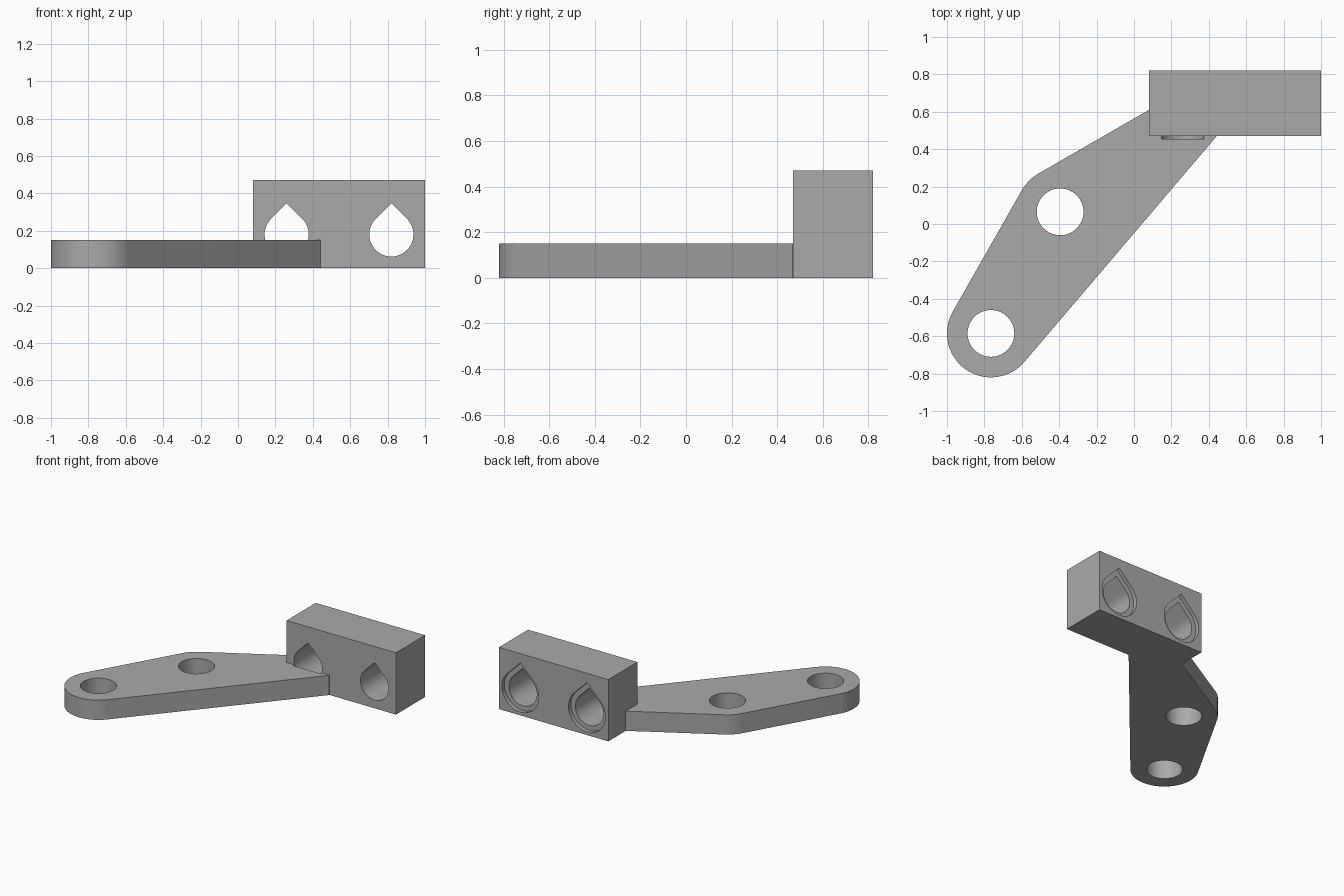
import bpy, bmesh, math
from mathutils import Matrix, Vector

cube = bpy.data.objects.get("Cube")
if cube:
    bpy.data.objects.remove(cube, do_unlink=True)

grey = bpy.data.materials.new("plain_grey")
grey.use_nodes = True
colour = (0.4, 0.4, 0.4, 1)
grey.diffuse_color = colour
grey.node_tree.nodes["Principled BSDF"].inputs["Base Color"].default_value = colour


def arc(centre, radius, start, end, steps):
    """Points on an arc, with angles in degrees."""
    angles = [math.radians(start + (end - start) * i / steps) for i in range(steps + 1)]
    return [(centre[0] + radius * math.cos(a), centre[1] + radius * math.sin(a)) for a in angles]


def prism(name, outline, low, high, matrix=Matrix()):
    """Extrude a flat outline from low to high, then place it."""
    bm = bmesh.new()
    face = bm.faces.new([bm.verts.new((x, y, low)) for x, y in outline])
    top = bmesh.ops.extrude_face_region(bm, geom=[face])["geom"]
    bmesh.ops.translate(bm, vec=Vector((0, 0, high - low)),
                        verts=[v for v in top if isinstance(v, bmesh.types.BMVert)])
    bm.transform(matrix)
    bmesh.ops.recalc_face_normals(bm, faces=bm.faces)
    mesh = bpy.data.meshes.new(name)
    bm.to_mesh(mesh)
    bm.free()
    mesh.materials.append(grey)
    obj = bpy.data.objects.new(name, mesh)
    bpy.context.collection.objects.link(obj)
    return obj


def combine(target, other, operation):
    """Apply a boolean and remove the helper."""
    mod = target.modifiers.new("combine", "BOOLEAN")
    mod.operation, mod.solver, mod.object = operation, "EXACT", other
    bpy.ops.object.select_all(action="DESELECT")
    bpy.context.view_layer.objects.active = target
    target.select_set(True)
    bpy.ops.object.modifier_apply(modifier=mod.name)
    bpy.data.objects.remove(other, do_unlink=True)


# Arm: rounded end, blunt elbow and a flared root inside the block
end, elbow = (-0.765, -0.585), (-0.395, 0.065)
outline = arc(elbow, 0.235, 120, 150, 8) + arc(end, 0.235, 150, 319.5, 40)
outline += [(0.44, 0.467), (0.44, 0.6), (0.08, 0.61)]
bracket = prism("angled_bracket", outline, 0, 0.15)

# Upright block at the root of the arm
block = prism("block", [(0.08, 0.47), (1, 0.47), (1, 0.82), (0.08, 0.82)], 0, 0.47)
combine(bracket, block, "UNION")

# Round holes through the arm
for centre in (end, elbow):
    hole = prism("hole_cutter", arc(centre, 0.125, 0, 360 * 63 / 64, 63), -0.1, 0.3)
    combine(bracket, hole, "DIFFERENCE")


def teardrop(radius):
    return arc((0, 0), radius, 135, 405, 48) + [(0, radius * math.sqrt(2))]


# Teardrop bores through the block, with a shallow recess at the back
for x in (0.26, 0.82):
    place = Matrix.Translation((x, 0, 0.18)) @ Matrix.Rotation(math.pi / 2, 4, "X")
    for radius, front in ((0.118, 0.455), (0.155, 0.79)):
        cutter = prism("bore_cutter", teardrop(radius), -0.95, -front, place)
        combine(bracket, cutter, "DIFFERENCE")

bpy.ops.object.shade_smooth_by_angle(angle=math.radians(30))
